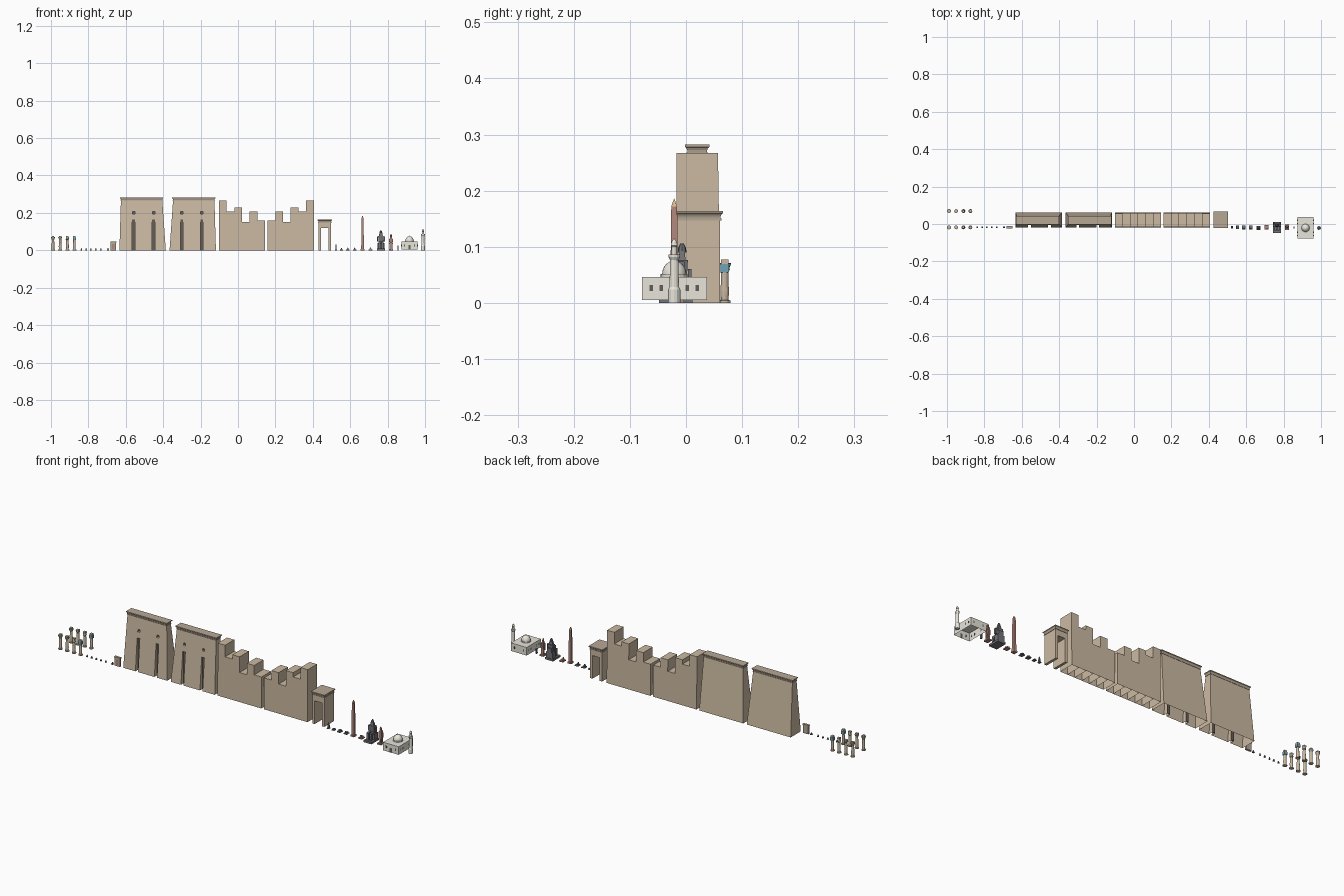
import bpy, bmesh, math

if "Cube" in bpy.data.objects:
    bpy.data.objects.remove(bpy.data.objects["Cube"])

COLORS = dict(sand=(.60, .49, .36), trim=(.47, .39, .30), dark=(.13, .11, .10), black=(.17, .17, .19),
              red=(.45, .25, .21), gold=(.72, .48, .26), white=(.80, .78, .70),
              blue=(.16, .37, .46), reed=(.40, .42, .30))
MATS = {}
for key, c in COLORS.items():
    MATS[key] = bpy.data.materials.new(key)
    MATS[key].diffuse_color = (*c, 1)


def loft(name, rings, mat, bottom=True):
    bm = bmesh.new()
    vs = [[bm.verts.new(p) for p in r] for r in rings]
    n = len(vs[0])
    for a, b in zip(vs, vs[1:]):
        for i in range(n):
            j = (i + 1) % n
            bm.faces.new((a[i], a[j], b[j], b[i]))
    bm.faces.new(vs[-1])
    if bottom:
        bm.faces.new(vs[0][::-1])
    me = bpy.data.meshes.new(name)
    bm.to_mesh(me)
    bm.free()
    me.materials.append(MATS[mat])
    ob = bpy.data.objects.new(name, me)
    bpy.context.collection.objects.link(ob)
    return ob


def rect(x0, x1, y0, y1, z):
    return [(x0, y0, z), (x1, y0, z), (x1, y1, z), (x0, y1, z)]


def box(name, x0, x1, y0, y1, z0, z1, mat, bottom=True):
    return loft(name, [rect(x0, x1, y0, y1, z0), rect(x0, x1, y0, y1, z1)], mat, bottom)


def block(name, x, y, w, d, z0, z1, mat, taper=1.0):
    a, b = w / 2, d / 2
    t = taper
    return loft(name, [rect(x - a, x + a, y - b, y + b, z0),
                       rect(x - a * t, x + a * t, y - b * t, y + b * t, z1)], mat)


def lathe(name, prof, x, y, mat, n=12):
    rings = [[(x + r * math.cos(2 * math.pi * i / n), y + r * math.sin(2 * math.pi * i / n), z)
              for i in range(n)] for r, z in prof]
    return loft(name, rings, mat)


def smooth(ob):
    for p in ob.data.polygons:
        p.use_smooth = abs(p.normal.z) < .999


def cornice(name, x0, x1, y0, y1, z, h, out):
    # flaring cavetto with a flat fillet on top
    prof = [(0, 0), (.12, .3), (.45, .55), (1, .72), (1, 1)]
    rings = [rect(x0 - out * o, x1 + out * o, y0 - out * o, y1 + out * o, z + h * k) for o, k in prof]
    loft(name, rings, 'trim')
    box(name + "_roll", x0 - out * .4, x1 + out * .4, y0 - out * .4, y1 + out * .4, z - .003, z, 'trim')


# columns in two rows, four capital types
for y in (-.018, .069):
    for i, x in enumerate((-.989, -.951, -.912, -.875)):
        lathe("column_shaft", [(.0105, 0), (.0105, .004), (.0068, .005), (.0075, .02), (.0062, .056)], x, y, 'sand')
        cap = [[(.0062, .055), (.0075, .06), (.011, .069), (.011, .071)],
               [(.006, .055), (.007, .062), (.0105, .068), (.0105, .07)],
               [(.006, .055), (.009, .059), (.007, .069), (.007, .07)]]
        if i < 3:
            lathe("column_capital", cap[i], x, y, 'reed')
        else:
            block("column_capital", x, y, .016, .016, .054, .069, 'blue')
        block("column_abacus", x, y, .013, .013, .069, .077, 'sand')

# row of small offerings
for i, x in enumerate((-.838, -.812, -.787, -.76, -.733, -.695)):
    s = .007 if i < 5 else .009
    block("offering_base", x, -.018, s, s, 0, .004, 'black')
    lathe("offering", [(s * .3, .004), (s * .45, .007), (s * .25, .011)], x, -.018, 'dark' if i % 2 else 'gold', 8)

# false door slab
box("false_door", -.681, -.651, -.022, -.012, 0, .042, 'trim')
box("false_door_panel", -.673, -.659, -.0228, -.02, .004, .034, 'red')
box("false_door_cap", -.683, -.649, -.023, -.011, .041, .046, 'trim')

# gateway towers with flagstaff niches and windows
AXIS = -.376
for side in (1, -1):
    def mx(a, b):
        return (a, b) if side == 1 else (2 * AXIS - b, 2 * AXIS - a)
    tower = loft("pylon_tower", [rect(*mx(-.634, -.386), -.019, .062, 0),
                                 rect(*mx(-.626, -.405), .004, .037, .27)], 'sand')
    for cx in (-.558, -.451):
        for hw, z0, z1, depth in ((.0075, -.01, .165, .003), (.006, .195, .208, .010)):
            x0, x1 = mx(cx - hw, cx + hw)
            cutter = box("niche_cutter", x0, x1, -.06, depth, z0, z1, 'dark')
            cutter.hide_render = True
            mod = tower.modifiers.new("niche", 'BOOLEAN')
            mod.operation, mod.solver, mod.object = 'DIFFERENCE', 'EXACT', cutter
            bpy.context.view_layer.objects.active = tower
            bpy.ops.object.modifier_apply(modifier=mod.name)
            bpy.data.objects.remove(cutter)
            box("niche_back", x0, x1, depth - .001, depth + .001, max(z0, 0), z1, 'dark')
    # hollow underside
    bm = bmesh.new()
    bm.from_mesh(tower.data)
    low = [f for f in bm.faces if all(v.co.z < 1e-4 for v in f.verts)]
    bmesh.ops.delete(bm, geom=low, context='FACES')
    bm.to_mesh(tower.data)
    bm.free()
    cornice("pylon_cornice", *mx(-.626, -.405), .003, .037, .268, .014, .005)

# ruined walls: stepped slabs, mirrored
HEIGHTS = (.267, .208, .23, .15, .208, .16)
for start, hs in ((-.102, HEIGHTS), (.159, HEIGHTS[::-1])):
    for i, h in enumerate(hs):
        x0 = start + i * .041
        k = h / .267 * .004
        loft("ruined_wall", [rect(x0, x0 + .041, -.018, .061, 0),
                             rect(x0, x0 + .041, -.018 + k * .3, .061 - k, h)], 'sand', False)

# small gate
for x0, x1 in ((.431, .444), (.485, .498)):
    box("gate_jamb", x0, x1, -.016, .061, 0, .118, 'sand')
box("gate_lintel", .431, .498, -.016, .061, .118, .152, 'sand')
cornice("gate_cornice", .431, .498, -.016, .061, .15, .014, .005)

# small standing figure
block("small_figure_base", .524, -.018, .012, .014, 0, .004, 'black')
block("small_figure", .524, -.018, .008, .009, .004, .022, 'black', .8)
lathe("small_figure_head", [(.002, .021), (.0035, .025), (.002, .03)], .524, -.018, 'black', 8)

# reclining beasts on plinths
for x, m, s in ((.553, 'black', .8), (.587, 'black', 1), (.624, 'black', 1), (.709, 'red', 1.15)):
    block("beast_plinth", x, -.018, .019 * s, .022 * s, 0, .004 * s, m)
    block("beast_body", x, -.016, .010 * s, .016 * s, .004 * s, .009 * s, m, .85)
    block("beast_head", x, -.024, .006 * s, .006 * s, .006 * s, .014 * s, m, .8)

# obelisk
block("obelisk_base", .666, -.021, .020, .020, 0, .008, 'red')
block("obelisk_shaft", .666, -.021, .0145, .0145, .008, .172, 'red', .72)
block("obelisk_tip", .666, -.021, .0104, .0104, .172, .186, 'gold', .05)

# seated colossus
X = .764
block("colossus_base", X, -.018, .044, .060, 0, .010, 'black')
box("colossus_throne", X - .018, X + .018, -.016, .010, .010, .040, 'black')
box("colossus_throne_back", X - .013, X + .013, .004, .010, .040, .060, 'black')
for s in (-1, 1):
    block("colossus_shin", X + s * .008, -.032, .011, .011, .010, .040, 'black', .9)
    box("colossus_thigh", X + s * .008 - .0055, X + s * .008 + .0055, -.037, -.008, .036, .047, 'black')
    block("colossus_arm", X + s * .018, -.008, .007, .010, .046, .074, 'black')
block("colossus_torso", X, -.006, .024, .015, .045, .076, 'black', 1.25)
block("colossus_headdress", X, -.007, .022, .013, .074, .092, 'black', .7)
lathe("colossus_crown", [(.008, .09), (.007, .098), (.003, .106)], X, -.007, 'black', 8)

# red standing statue
X = .818
block("statue_base", X, -.018, .022, .028, 0, .007, 'red')
box("statue_pillar", X - .005, X + .005, -.013, -.008, .007, .066, 'red')
for s in (-1, 1):
    block("statue_leg", X + s * .004, -.018 - s * .003, .006, .008, .007, .034, 'red')
    block("statue_arm", X + s * .010, -.018, .004, .006, .034, .060, 'red')
block("statue_kilt", X, -.018, .017, .014, .028, .040, 'red', .75)
block("statue_torso", X, -.018, .012, .009, .038, .062, 'red', 1.4)
block("statue_head", X, -.018, .013, .010, .061, .073, 'red', .7)
lathe("statue_crown", [(.0045, .072), (.005, .078), (.002, .087)], X, -.018, 'red', 8)

# thin upright marker
block("marker_stone", .855, -.018, .006, .010, 0, .025, 'black', .8)

# domed shrine with windows
CX, CY = .917, -.021
box("shrine_body", CX - .044, CX + .044, -.078, .037, .005, .046, 'white', False)
lathe("shrine_drum", [(.024, .046), (.024, .051)], CX, CY, 'white', 16)
dome = lathe("shrine_dome", [(.0215 * math.cos(a * math.pi / 16), .051 + .024 * math.sin(a * math.pi / 16))
                             for a in range(8)] + [(.0005, .075)], CX, CY, 'white', 20)
smooth(dome)
lathe("shrine_finial", [(.001, .074), (.0015, .077), (.0003, .081)], CX, CY, 'gold', 6)
for dy in (-.041, -.023, .023, .041):
    for sx in (-1, 1):
        x = CX + sx * .044
        box("shrine_window", x - .0006, x + .0006, CY + dy - .003, CY + dy + .003, .021, .032, 'dark')
for dx in (-.026, .026):
    for y in (-.078, .037):
        box("shrine_window", CX + dx - .003, CX + dx + .003, y - .0006, y + .0006, .021, .032, 'dark')
box("shrine_door", CX - .006, CX + .006, -.0787, -.0775, .005, .028, 'dark')

# minaret
lathe("minaret", [(.0108, 0), (.0108, .024), (.0085, .028), (.0072, .076), (.0105, .082), (.0105, .086),
                  (.0052, .0862), (.0048, .1), (.0062, .102), (.005, .108), (.0006, .115)],
      .989, -.021, 'white', 12)

for m in bpy.data.materials:
    if m.users and not m.is_grease_pencil:
        m.use_nodes = True
        m.node_tree.nodes["Principled BSDF"].inputs["Base Color"].default_value = m.diffuse_color
